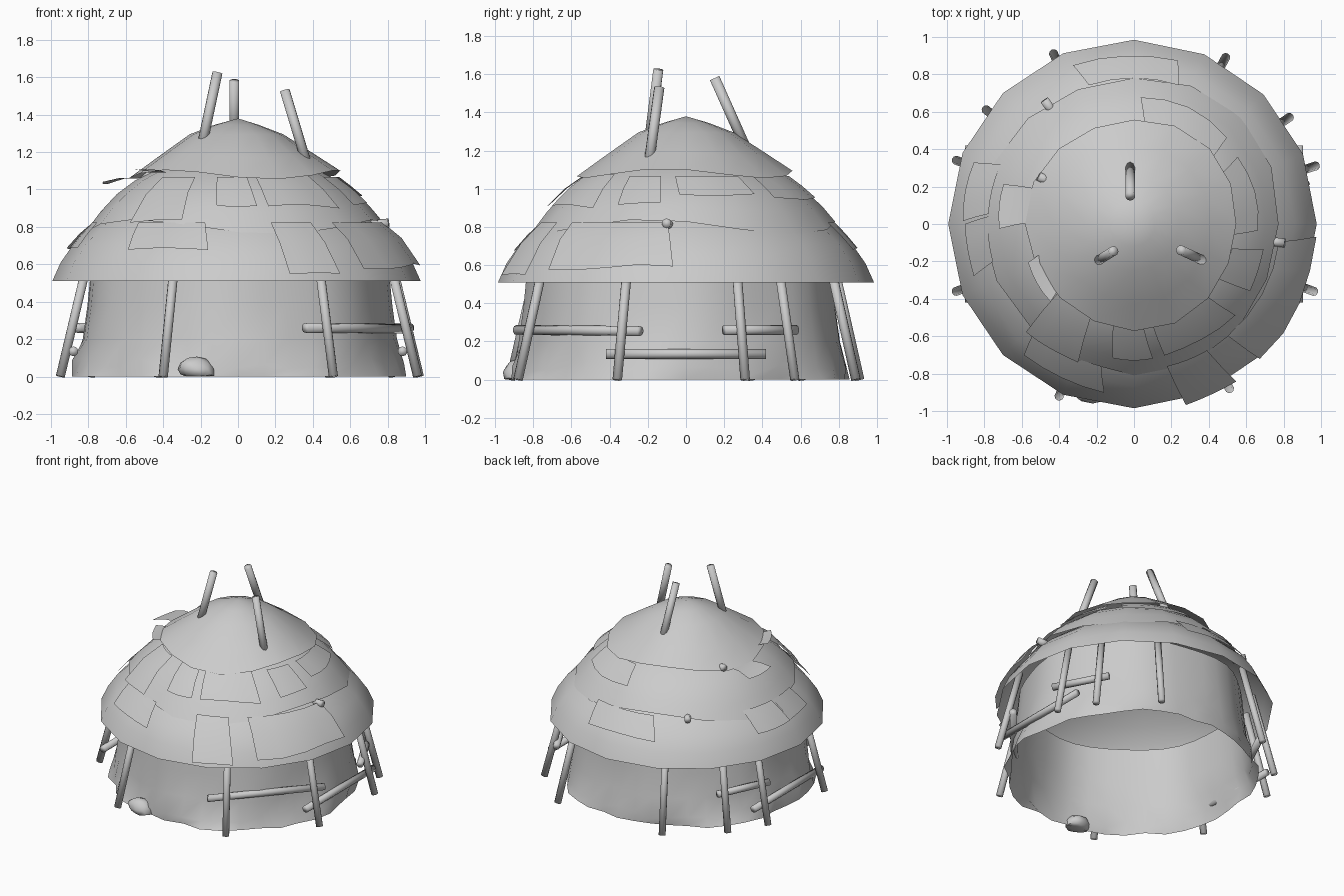
import bpy, bmesh, math, random
from mathutils import Vector, noise

if "Cube" in bpy.data.objects:
    bpy.data.objects.remove(bpy.data.objects["Cube"], do_unlink=True)
random.seed(4)

grey = bpy.data.materials.new("plain_grey")
grey.use_nodes = True
grey.diffuse_color = (0.6, 0.6, 0.6, 1)
grey.node_tree.nodes["Principled BSDF"].inputs["Base Color"].default_value = (0.6, 0.6, 0.6, 1)


def finish(name, bm, angle=45):
    me = bpy.data.meshes.new(name)
    bm.to_mesh(me)
    bm.free()
    ob = bpy.data.objects.new(name, me)
    bpy.context.collection.objects.link(ob)
    me.materials.append(grey)
    bpy.ops.object.select_all(action="DESELECT")
    ob.select_set(True)
    bpy.context.view_layer.objects.active = ob
    bpy.ops.object.shade_smooth_by_angle(angle=math.radians(angle))
    return ob


def polar(r, a, z):
    return Vector((r * math.cos(a), r * math.sin(a), z))


def lathe(name, profile, sides, wobble):
    """Spin a profile; wobble(i, a) gives radius and height offsets for each point."""
    bm = bmesh.new()
    rings = []
    for i, (r, z) in enumerate(profile):
        if r == 0:
            rings.append([bm.verts.new((0, 0, z))] * sides)
            continue
        ring = []
        for k in range(sides):
            a = math.tau * k / sides
            dr, dz = wobble(i, a)
            ring.append(bm.verts.new(polar(r + dr, a, z + dz)))
        rings.append(ring)
    for low, high in zip(rings, rings[1:]):
        for k in range(sides):
            n = (k + 1) % sides
            loop = [low[k], low[n], high[n], high[k]]
            bm.faces.new(list(dict.fromkeys(loop)))
    return finish(name, bm, 60)


def pole(name, start, end, radius):
    start, end = Vector(start), Vector(end)
    d = end - start
    bm = bmesh.new()
    bmesh.ops.create_cone(bm, cap_ends=True, segments=10, radius1=radius,
                          radius2=radius, depth=d.length)
    rot = d.to_track_quat("Z", "Y").to_matrix().to_4x4()
    bmesh.ops.transform(bm, matrix=rot, verts=bm.verts)
    bmesh.ops.translate(bm, vec=(start + end) / 2, verts=bm.verts)
    return finish(name, bm, 100)


# Hide wall: set slightly forward, crumpled at the foot, open to the roof
def wall_wobble(i, a):
    shift = -0.03 * math.sin(a)
    if i == 0:
        return shift + random.uniform(-0.03, 0.03), 0
    if i == 1:
        return shift + random.uniform(-0.02, 0.025), random.uniform(-0.03, 0.03)
    return shift + 0.012 * math.sin(7 * a + 1), 0


lathe("hide_wall", [(0.885, 0), (0.87, 0.07), (0.84, 0.2), (0.815, 0.38), (0.79, 0.64)],
      40, wall_wobble)

# Three overlapping roof layers with uneven rims; the lowest is a full dome
lower = [(0.985, 0.51), (0.94, 0.61), (0.87, 0.71), (0.77, 0.805), (0.62, 0.92),
         (0.4, 1.03), (0, 1.1)]
middle = [(0.795, 0.8), (0.72, 0.895), (0.64, 0.975), (0.54, 1.05), (0.42, 1.11)]
upper = [(0.565, 1.08), (0.42, 1.18), (0.25, 1.295), (0.12, 1.345), (0, 1.38)]


def rim_wave(amount, phase):
    def wave(i, a):
        fade = max(0, 1 - i / 2)
        dz = fade * amount * math.sin(3 * a + phase)
        return -0.5 * dz - 0.008 * math.cos(a), dz
    return wave


lathe("lower_roof", lower, 16, rim_wave(0, 0))
lathe("middle_roof", middle, 16, rim_wave(0.04, 2.36))
lathe("upper_roof", upper, 16, rim_wave(0.025, 2.2))

# Loose hide patches tucked under the rim above and lying on the layer below
slope = [(1.05, 0.47), (0.985, 0.53), (0.94, 0.625), (0.87, 0.725), (0.79, 0.8),
         (0.72, 0.905), (0.64, 0.985), (0.54, 1.06), (0.42, 1.13)]


def slope_height(r):
    for (r1, z1), (r0, z0) in zip(slope, slope[1:]):
        if r >= r0:
            return z0 + (z1 - z0) * (r - r0) / (r1 - r0)
    return slope[-1][1]


def patch(name, a0, a1, r0, r1, lift=0.0):
    bm = bmesh.new()
    cols = 4
    rows = []
    for j in range(3):
        t = j / 2
        row = []
        for i in range(cols + 1):
            a = math.radians(a0 + (a1 - a0) * i / cols + t * 3)
            r = r0 + (r1 - r0) * t * (0.96 + 0.04 * math.sin(a * 7))
            row.append(bm.verts.new(polar(r, a, slope_height(r) + 0.008 + lift * t)))
        rows.append(row)
    for lo, hi in zip(rows, rows[1:]):
        for i in range(cols):
            bm.faces.new((lo[i], hi[i], hi[i + 1], lo[i + 1]))
    finish(name, bm)


patches = [
    (40, 84, 0.54, 0.69), (72, 108, 0.78, 0.91), (-6, 30, 0.54, 0.67),
    (-33, -14, 0.54, 0.72), (-80, -45, 0.53, 0.73), (-102, -85, 0.54, 0.73, 0.01),
    (-138, -115, 0.54, 0.82, 0.04), (-163, -140, 0.5, 0.61, 0.09),
    (160, 179, 0.55, 0.73, 0.13), (156, 176, 0.78, 0.92, 0.02),
    (177, 195, 0.78, 0.91), (-133, -103, 0.78, 0.92, 0.01),
    (-50, -7, 0.78, 0.99, 0.04), (-77, -60, 0.78, 1.02, 0.03),
]
for n, spec in enumerate(patches):
    patch(f"roof_patch_{n + 1}", *spec)

# Leaning support poles around the wall
feet = [(0.51, -0.88), (0.96, -0.36), (0.97, 0.31), (0.83, 0.57), (0.49, 0.89),
        (-0.43, 0.91), (-0.79, 0.61), (-0.95, 0.34), (-0.95, -0.36), (-0.4, -0.92)]
for n, (x, y) in enumerate(feet):
    pole(f"support_pole_{n + 1}", (x, y, 0), (x * 0.84, y * 0.84, 0.64), 0.025)

# Cross rails tied between the poles
pole("front_rail", (0.36, -0.89, 0.26), (0.92, -0.24, 0.255), 0.026)
for side, label in ((1, "left"), (-1, "right")):
    pole(f"{label}_low_rail", (side * 0.88, -0.42, 0.135), (side * 0.88, 0.42, 0.135), 0.026)
# The back rails are not mirrored exactly
pole("left_back_rail", (0.92, 0.2, 0.26), (0.72, 0.58, 0.26), 0.026)
pole("right_back_rail", (-0.86, 0.2, 0.26), (-0.68, 0.58, 0.26), 0.026)

# Frame ends poking through the roof
for n, (x, y, z) in enumerate([(0.79, -0.1, 0.81), (-0.5, 0.25, 1.07), (-0.47, 0.65, 0.81)]):
    pole(f"frame_end_{n + 1}", (x * 0.9, y * 0.9, z), (x * 1.02, y * 1.02, z + 0.01), 0.025)

# Poles sticking out of the top
pole("top_pole_back", (-0.02, 0.32, 1.2), (-0.02, 0.15, 1.58), 0.027)
pole("top_pole_right", (-0.2, -0.2, 1.2), (-0.11, -0.145, 1.625), 0.027)
pole("top_pole_left", (0.37, -0.195, 1.13), (0.25, -0.14, 1.53), 0.027)

# Boulder at the foot of the front wall
bm = bmesh.new()
bmesh.ops.create_icosphere(bm, subdivisions=2, radius=0.1)
for v in bm.verts:
    v.co *= 1 + 0.25 * noise.noise(v.co * 12)
    v.co = Vector((v.co.x, v.co.y * 0.7, max(0, v.co.z * 0.65 + 0.04))) + Vector((-0.22, -0.89, 0))
finish("boulder", bm, 60)
